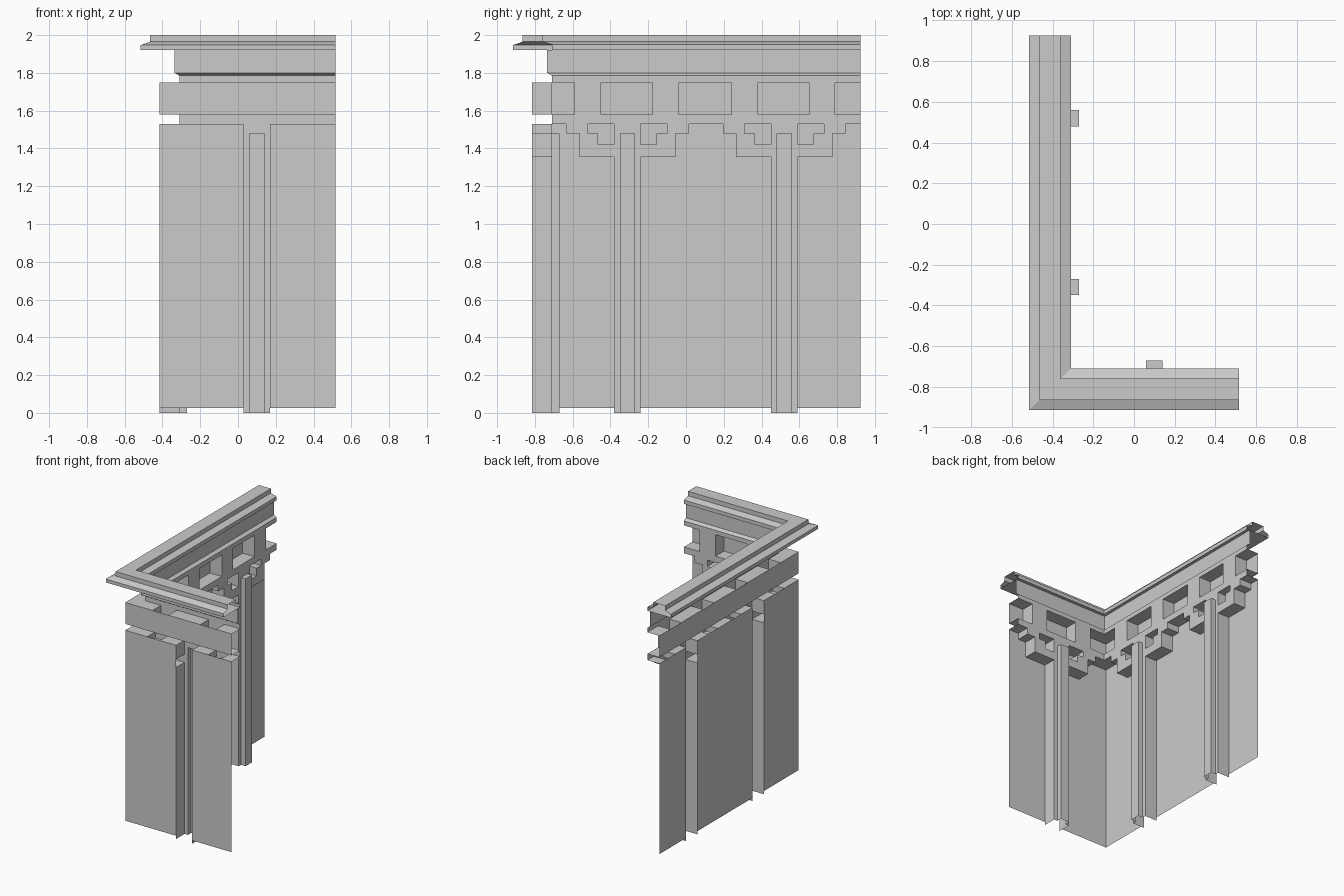
import bpy
import bmesh

cube = bpy.data.objects.get("Cube")
if cube:
    bpy.data.objects.remove(cube)

stone = bpy.data.materials.new("plain_grey_stone")
stone.use_nodes = True
GREY = (0.6, 0.6, 0.6, 1.0)
stone.diffuse_color = GREY
stone.node_tree.nodes["Principled BSDF"].inputs["Base Color"].default_value = GREY

# Inner corner of the L, outer ends of the two wings
IX, IY = -0.31, -0.71
END_X, END_Y = 0.515, 0.925
DEPTH = {"out": 0.105, "skirt": 0.105, "base": 0.0, "groove": -0.04}
BASE, SILL, STEP_1, STEP_2, STEP_3 = 0.0, 0.025, 1.355, 1.42, 1.48
PANEL_TOP, FRIEZE_LOW, FRIEZE_TOP, NECK = 1.53, 1.58, 1.75, 1.785
ROWS = [BASE, SILL, STEP_1, STEP_2, STEP_3, PANEL_TOP, FRIEZE_LOW, FRIEZE_TOP, NECK]


def finish(bm, name):
    bmesh.ops.remove_doubles(bm, verts=bm.verts, dist=0.0005)
    bmesh.ops.recalc_face_normals(bm, faces=bm.faces)
    mesh = bpy.data.meshes.new(name)
    bm.to_mesh(mesh)
    bm.free()
    mesh.materials.append(stone)
    obj = bpy.data.objects.new(name, mesh)
    bpy.context.collection.objects.link(obj)
    return obj


def quad(bm, place, points):
    bm.faces.new([bm.verts.new(place(*p)) for p in points])


def cell_kind(u, z, channels, slots):
    """Relief level at a spot along a wing: panel, wall plane or groove."""
    if z > FRIEZE_TOP or PANEL_TOP < z < FRIEZE_LOW:
        return "base"
    if z > FRIEZE_LOW:
        return "base" if any(abs(u - s) < 0.07 for s in slots) else "out"
    off = min(abs(u - c) for c in channels)
    d = off - 0.07
    if d < 0:
        return "groove" if off < 0.04 and z < STEP_3 else "base"
    if z < SILL:
        return "skirt"
    if z > STEP_3:
        return "base" if 0.14 < d < 0.255 else "out"
    if z > STEP_2:
        return "base" if 0.085 < d < 0.185 else "out"
    if z > STEP_1:
        return "base" if d < 0.185 else "out"
    return "out"


def build_wing(name, place, start, inner, end, channels, slots, owns_corner):
    """Stepped relief with returns, plus the thin facing over its recesses."""
    cuts = {start, inner, end}
    for c in channels:
        for r in (0.04, 0.07, 0.155, 0.21, 0.255, 0.325):
            cuts |= {c - r, c + r}
    for s in slots:
        cuts |= {s - 0.07, s + 0.07}
    cuts = sorted(c for c in cuts if start <= c <= end)
    cols = list(zip(cuts, cuts[1:]))
    bands = list(zip(ROWS, ROWS[1:]))
    kinds = [[cell_kind((a + b) / 2, (l + h) / 2, channels, slots)
              for l, h in bands] for a, b in cols]
    relief, facing = bmesh.new(), bmesh.new()
    for i, (a, b) in enumerate(cols):
        corner = b <= inner + 0.001
        for j, (l, h) in enumerate(bands):
            kind = kinds[i][j]
            d = DEPTH[kind]
            # Face of the cell
            if kind != "skirt" and not (corner and kind == "base"):
                quad(relief, place, [(a, d, l), (b, d, l), (b, d, h), (a, d, h)])
            # Flat facing across recessed pattern
            covered = SILL < l < PANEL_TOP - 0.01 or l == FRIEZE_LOW
            in_channel = l < PANEL_TOP and min(abs((a + b) / 2 - c) for c in channels) < 0.07
            if kind == "base" and covered and not in_channel:
                o = DEPTH["out"]
                quad(facing, place, [(a, o, l), (b, o, l), (b, o, h), (a, o, h)])
            # Vertical return to the next column
            if i + 1 < len(cols):
                e = DEPTH[kinds[i + 1][j]]
                if e != d:
                    quad(relief, place, [(b, d, l), (b, e, l), (b, e, h), (b, d, h)])
            # Ledge to the next row
            if j + 1 < len(bands) and (owns_corner or not corner):
                e = DEPTH[kinds[i][j + 1]]
                if e != d:
                    quad(relief, place, [(a, d, h), (b, d, h), (b, e, h), (a, e, h)])
    finish(relief, name + "_wall_relief")
    finish(facing, name + "_wall_facing")


OUT = DEPTH["out"]
build_wing("side", lambda u, d, z: (IX - d, u, z), IY - OUT, IY, END_Y,
           [-0.31, 0.52], [-0.52, -0.107, 0.31, 0.72], False)
build_wing("front", lambda u, d, z: (u, IY - d, z), IX - OUT, IX, END_X,
           [0.10], [-0.107, 0.31], True)

# Cornice: one moulding profile (outward offset, height) swept round the corner
profile = [(0, NECK), (0.025, 1.80), (0.025, 1.92), (0.205, 1.92), (0.205, 1.947),
           (0.155, 1.965), (0.155, 2.0), (0.05, 2.0), (0.05, 1.965),
           (0, 1.95), (0, 1.92), (0.025, 1.92)]
bm = bmesh.new()
for (o, z), (p, w) in zip(profile, profile[1:]):
    near = [(IX - o, END_Y, z), (IX - o, IY - o, z), (END_X, IY - o, z)]
    far = [(IX - p, END_Y, w), (IX - p, IY - p, w), (END_X, IY - p, w)]
    for k in range(2):
        quad(bm, lambda *v: v, [near[k], near[k + 1], far[k + 1], far[k]])
finish(bm, "cornice")
